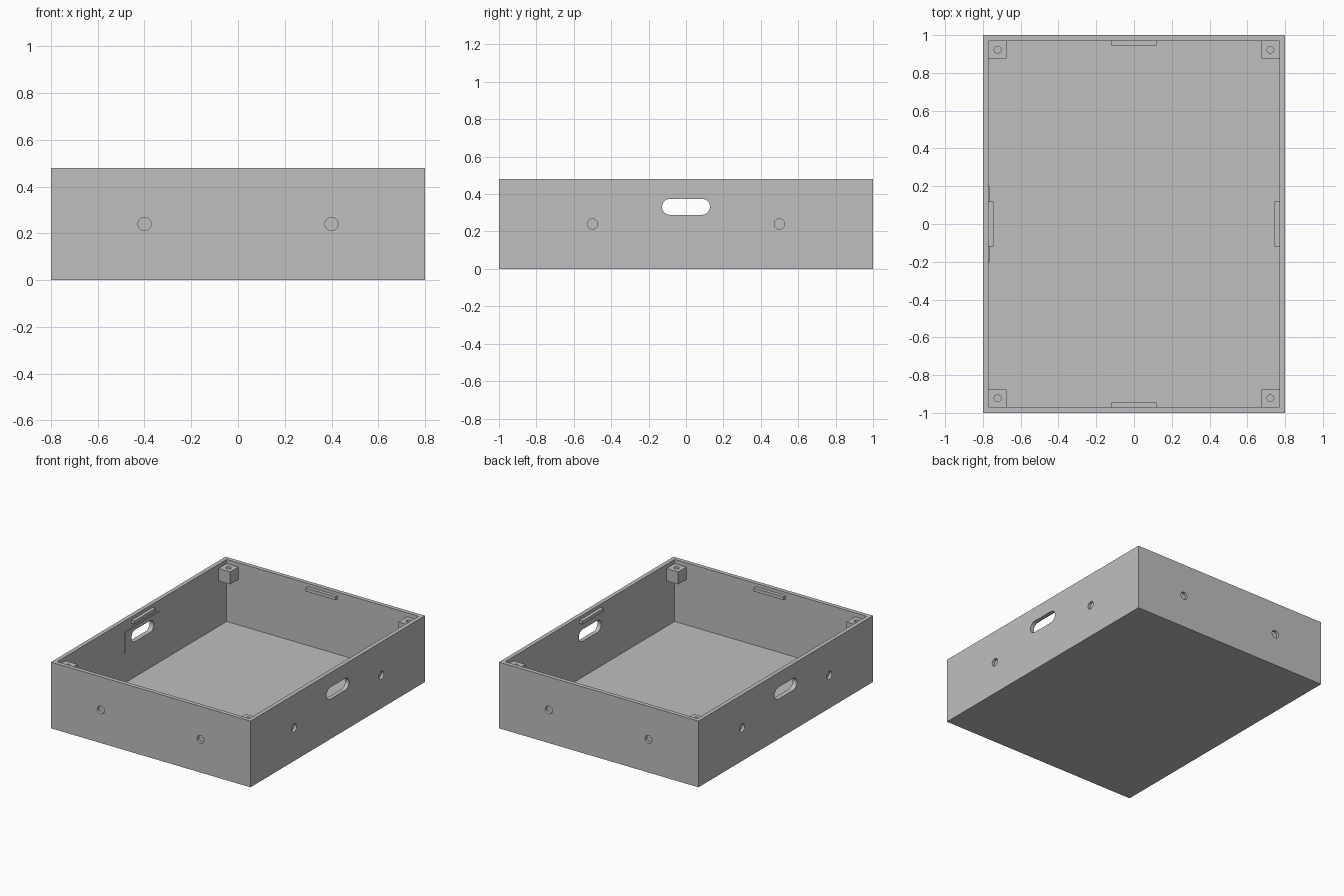
import bpy
import math
from mathutils import Matrix

if "Cube" in bpy.data.objects:
    bpy.data.objects.remove(bpy.data.objects["Cube"], do_unlink=True)

W, L, H, T = 1.6, 2.0, 0.48, 0.03       # outer width, length, height, wall thickness
IX, IY = W / 2 - T, L / 2 - T           # inner half sizes

grey = bpy.data.materials.new("light grey plastic")
grey.use_nodes = True
grey.diffuse_color = (0.52, 0.52, 0.52, 1)
grey.node_tree.nodes["Principled BSDF"].inputs["Base Color"].default_value = grey.diffuse_color


def box(name, x, y, z):
    """Box from (min, max) ranges."""
    bpy.ops.mesh.primitive_cube_add(size=1)
    ob = bpy.context.object
    ob.name = name
    size = [b - a for a, b in (x, y, z)]
    mid = [(a + b) / 2 for a, b in (x, y, z)]
    ob.data.transform(Matrix.Translation(mid) @ Matrix.Diagonal((*size, 1)))
    ob.data.materials.append(grey)
    return ob


def rod(center, radius, depth, axis="Z"):
    """Round cutter along an axis."""
    rot = {"X": (0, math.pi / 2, 0), "Y": (math.pi / 2, 0, 0), "Z": (0, 0, 0)}[axis]
    bpy.ops.mesh.primitive_cylinder_add(vertices=32, radius=radius, depth=depth,
                                        location=center, rotation=rot)
    ob = bpy.context.object
    ob.name = "cutter"
    ob.data.materials.append(grey)
    return ob


def cut(target, *cutters):
    """Subtract the cutters in turn and remove them."""
    for c in cutters:
        mod = target.modifiers.new("cut", "BOOLEAN")
        mod.operation, mod.solver, mod.object = "DIFFERENCE", "EXACT", c
        bpy.context.view_layer.objects.active = target
        bpy.ops.object.modifier_apply(modifier=mod.name)
        bpy.data.objects.remove(c, do_unlink=True)


def handle_slot(x):
    """Rounded slot cutter through a side wall."""
    half, r, z = 0.085, 0.043, 0.332
    return [box("cutter", (x - 0.1, x + 0.1), (-half, half), (z - r, z + r)),
            rod((x, -half, z), r, 0.2, "X"), rod((x, half, z), r, 0.2, "X")]


def smooth(ob):
    bpy.ops.object.select_all(action="DESELECT")
    ob.select_set(True)
    bpy.context.view_layer.objects.active = ob
    bpy.ops.object.shade_smooth_by_angle(angle=math.radians(30))


# Open tray with floor and four walls
tray = box("tray", (-W / 2, W / 2), (-L / 2, L / 2), (0, H))
cut(tray, box("cutter", (-IX, IX), (-IY, IY), (T, H + 0.1)))

# Handle slots and shallow round recesses in the outer walls
for side in (-1, 1):
    cut(tray, *handle_slot(side * W / 2))
    for s in (-1, 1):
        cut(tray, rod((side * W / 2, s * L / 4, H / 2), 0.028, 0.04, "X"),
            rod((s * W / 4, side * L / 2, H / 2), 0.028, 0.04, "Y"))
smooth(tray)

# Thin backing plate around one handle slot
plate = box("handle_plate", (-IX, -IX + 0.005), (-0.2, 0.2), (0.24, 0.4))
cut(plate, *handle_slot(-IX))
smooth(plate)

# Corner screw blocks with blind holes
B = 0.095
for sx, x_name in ((-1, "right"), (1, "left")):
    for sy, y_name in ((-1, "front"), (1, "back")):
        block = box(f"screw_block_{y_name}_{x_name}",
                    sorted((sx * IX, sx * (IX - B))),
                    sorted((sy * IY, sy * (IY - B))), (0.36, 0.45))
        cut(block, rod((sx * (IX - B / 2), sy * (IY - B / 2), 0.45), 0.018, 0.14))
        smooth(block)

# Lid catch ridges in the middle of each inner wall
R = 0.025
for s, x_name, y_name in ((-1, "right", "front"), (1, "left", "back")):
    box(f"catch_{x_name}", sorted((s * IX, s * (IX - R))), (-0.12, 0.12), (0.432, 0.456))
    box(f"catch_{y_name}", (-0.12, 0.12), sorted((s * IY, s * (IY - R))), (0.432, 0.456))
